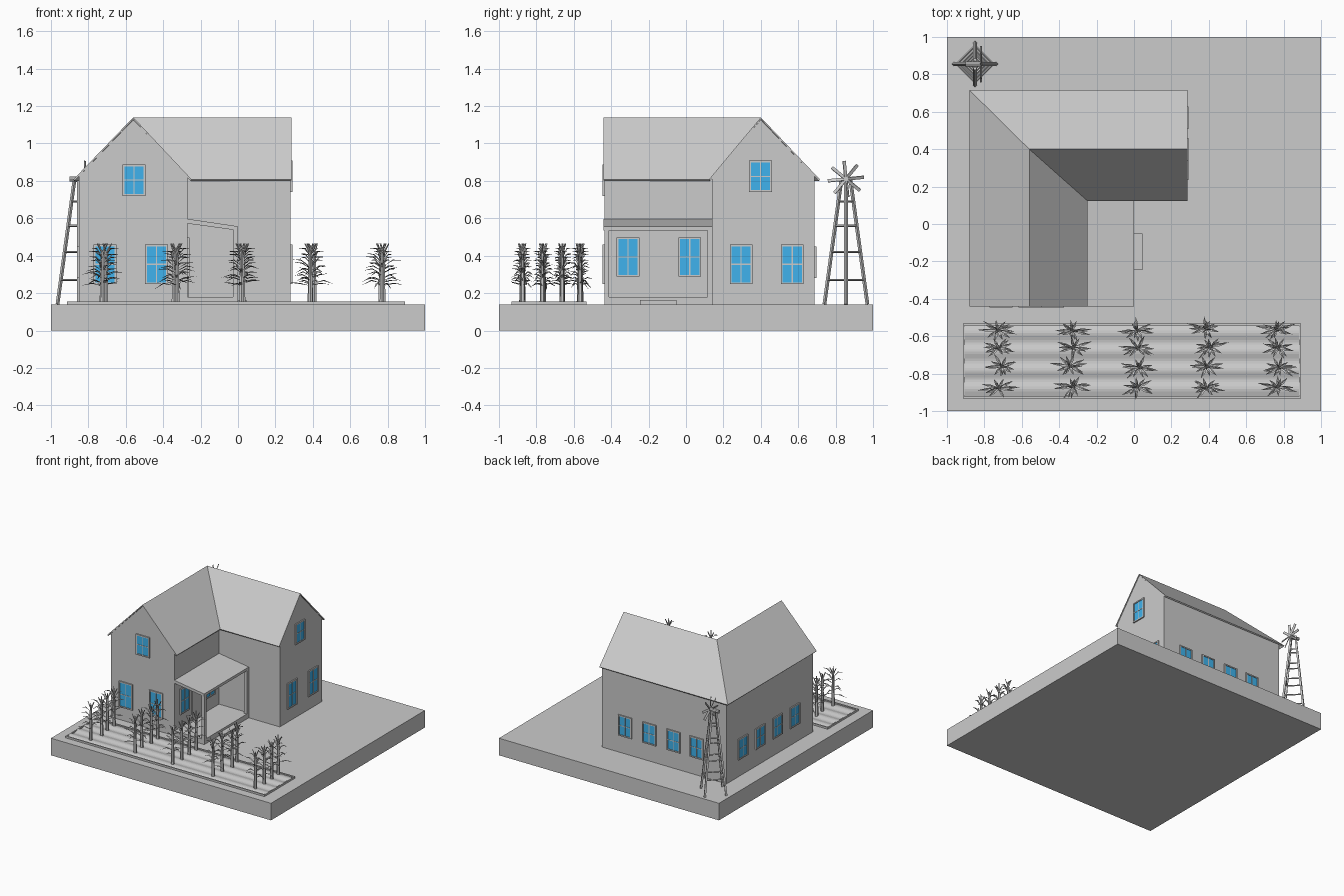
import bpy, bmesh, math, random
from mathutils import Vector, Matrix

if "Cube" in bpy.data.objects:
    bpy.data.objects.remove(bpy.data.objects["Cube"])

random.seed(4)
blue = bpy.data.materials.new("window_blue")
blue.diffuse_color = (0.05, 0.45, 0.85, 1)
blue.use_nodes = True
blue.node_tree.nodes["Principled BSDF"].inputs["Base Color"].default_value = blue.diffuse_color


def make(name, bm, mat=None, matrix=None):
    bmesh.ops.recalc_face_normals(bm, faces=bm.faces[:])
    me = bpy.data.meshes.new(name)
    bm.to_mesh(me)
    bm.free()
    ob = bpy.data.objects.new(name, me)
    bpy.context.collection.objects.link(ob)
    if mat:
        me.materials.append(mat)
    if matrix:
        ob.matrix_world = matrix
    return ob


def box(bm, x0, x1, y0, y1, z0, z1):
    m = Matrix.Translation(((x0 + x1) / 2, (y0 + y1) / 2, (z0 + z1) / 2))
    bmesh.ops.create_cube(bm, size=1, matrix=m @ Matrix.Diagonal((x1 - x0, y1 - y0, z1 - z0, 1)))


def boxes(name, *dims, mat=None, matrix=None):
    bm = bmesh.new()
    for d in dims:
        box(bm, *d)
    return make(name, bm, mat, matrix)


def beam(bm, p, q, r0, r1=None, n=4):
    p, q = Vector(p), Vector(q)
    d = q - p
    m = Matrix.Translation((p + q) / 2) @ d.to_track_quat('Z', 'Y').to_matrix().to_4x4()
    bmesh.ops.create_cone(bm, cap_ends=True, segments=n, radius1=r0,
                          radius2=r0 if r1 is None else r1, depth=d.length, matrix=m)


def extrude(name, pts, vec):
    bm = bmesh.new()
    f = bm.faces.new([bm.verts.new(p) for p in pts])
    g = bmesh.ops.extrude_face_region(bm, geom=[f])
    bmesh.ops.translate(bm, vec=vec, verts=[v for v in g['geom'] if isinstance(v, bmesh.types.BMVert)])
    bm.faces.ensure_lookup_table()
    if f.is_valid and all(len(e.link_faces) == 1 for e in f.edges):
        bm.faces.new(f.verts)
    return make(name, bm)


# ground slab
boxes("ground_slab", (-1, 1, -1, 1, 0, 0.14))


# L-shaped roof surface, shared by walls and roof: eaves and ridge points in order
def l_shape(bm, x0, x1, x2, y0, y1, y2, eave, ridge):
    rx, ry = -0.56, 0.40
    pts = [(x0, y2, eave), (x2, y2, eave), (x2, ry, ridge), (x2, y1, eave), (x1, y1, eave),
           (x1, y0, eave), (rx, y0, ridge), (x0, y0, eave), (rx, ry, ridge)]
    v = [bm.verts.new(p) for p in pts]
    for q in ((0, 1, 2, 8), (8, 2, 3, 4), (8, 4, 5, 6), (0, 8, 6, 7)):
        bm.faces.new([v[i] for i in q])
    return v


# walls with gables
bm = bmesh.new()
v = l_shape(bm, -0.85, -0.27, 0.282, -0.437, 0.14, 0.687, 0.825, 1.127)
low = {i: bm.verts.new((v[i].co.x, v[i].co.y, 0.14)) for i in (0, 1, 3, 4, 5, 7)}
for a, b, mid in ((0, 1, None), (1, 3, 2), (3, 4, None), (4, 5, None), (5, 7, 6), (7, 0, None)):
    top = [v[a]] + ([v[mid]] if mid else []) + [v[b]]
    bm.faces.new(top + [low[b], low[a]])
bm.faces.new([low[i] for i in (0, 1, 3, 4, 5, 7)])
make("house_walls", bm)

# roof
bm = bmesh.new()
l_shape(bm, -0.88, -0.248, 0.287, -0.441, 0.123, 0.716, 0.808, 1.14)
roof = make("roof", bm)
if roof.data.polygons[0].normal.z < 0:
    roof.data.flip_normals()
sol = roof.modifiers.new("thickness", 'SOLIDIFY')
sol.thickness, sol.offset = 0.01, -1

# porch
boxes("porch_floor", (-0.27, 0, -0.437, 0.14, 0.14, 0.18))
boxes("porch_step", (0, 0.045, -0.245, -0.05, 0.14, 0.162))
boxes("porch_posts", (-0.027, 0, -0.437, -0.411, 0.18, 0.545), (-0.027, 0, 0.115, 0.14, 0.18, 0.545),
      (-0.027, 0, -0.411, 0.115, 0.535, 0.55))
extrude("porch_roof", [(-0.27, -0.44, 0.597), (0, -0.44, 0.557), (0, -0.44, 0.535), (-0.27, -0.44, 0.572)],
        (0, 0.58, 0))
boxes("door", (-0.275, -0.262, -0.215, -0.07, 0.18, 0.462))


# windows: frame, crossbars and pane, facing -y before rotation
def window(name, x, y, z0, z1, turn, w=0.122):
    a, h, t = w / 2, (z1 - z0) / 2, 0.010
    m = Matrix.Translation((x, y, (z0 + z1) / 2)) @ Matrix.Rotation(math.radians(turn), 4, 'Z')
    d = -0.010
    boxes(name + "_frame", (-a, -a + t, d, 0.003, -h, h), (a - t, a, d, 0.003, -h, h),
          (-a, a, d, 0.003, h - t, h), (-a, a, d, 0.003, -h, -h + t),
          (-0.003, 0.003, -0.007, 0.003, -h, h), (-a, a, -0.007, 0.003, -0.003, 0.003), matrix=m)
    boxes(name + "_pane", (-a + t, a - t, -0.005, 0.003, -h + t, h - t), mat=blue, matrix=m)


for i, x in enumerate((-0.711, -0.436)):
    window(f"front_window_{i}", x, -0.437, 0.248, 0.46, 0)
window("front_attic_window", -0.556, -0.437, 0.72, 0.888, 0)
for i, y in enumerate((0.295, 0.568)):
    window(f"right_window_{i}", 0.282, y, 0.248, 0.46, 90)
window("right_attic_window", 0.282, 0.398, 0.74, 0.908, 90)
for i, y in enumerate((-0.31, 0.02)):
    window(f"porch_window_{i}", -0.27, y, 0.288, 0.498, 90)
for i, x in enumerate((0.07, -0.15, -0.37, -0.58)):
    window(f"back_window_{i}", x, 0.687, 0.28, 0.45, 180)
for i, y in enumerate((0.48, 0.255, 0.03, -0.195)):
    window(f"left_window_{i}", -0.85, y, 0.28, 0.45, -90)

# garden bed: border and furrowed soil
x0, x1, y0, y1 = -0.915, 0.893, -0.932, -0.533
boxes("garden_border", (x0, x1, y0, y0 + 0.01, 0.14, 0.155), (x0, x1, y1 - 0.01, y1, 0.14, 0.155),
      (x0, x0 + 0.01, y0, y1, 0.14, 0.155), (x1 - 0.01, x1, y0, y1, 0.14, 0.155))
prof = [(x0 + 0.01, y0 + (y1 - y0) * i / 32, 0.15 - 0.005 * math.cos(i / 4 * math.pi)) for i in range(33)]
extrude("garden_soil", prof + [(x0 + 0.01, y1, 0.138), (x0 + 0.01, y0, 0.138)], (x1 - x0 - 0.02, 0, 0))


# crop plants: tapered stalk with bent blade leaves
def leaf(bm, base, ang, length, rise, droop, w):
    d = Vector((math.cos(ang), math.sin(ang) * 0.6, 0))
    s = Vector((-d.y, d.x, 0)).normalized() * w
    b = Vector(base)
    mid = b + d * length * 0.5 + Vector((0, 0, rise))
    tip = b + d * length + Vector((0, 0, rise - droop))
    rows = [bm.verts.new(p) for p in (b - s * 0.4, b + s * 0.4, mid + s, mid - s, tip)]
    low = bm.verts.new(mid - Vector((0, 0, w * 0.7)))
    bm.faces.new((rows[0], low, rows[3]))
    bm.faces.new((rows[0], rows[1], low))
    bm.faces.new((rows[1], rows[2], low))
    bm.faces.new((rows[2], rows[4], low))
    bm.faces.new((rows[3], low, rows[4]))


for i, x in enumerate((-0.72, -0.335, 0.015, 0.395, 0.775)):
    for j, y in enumerate((-0.565, -0.665, -0.765, -0.875)):
        bm = bmesh.new()
        px, py = x + random.uniform(-.015, .015), y + random.uniform(-.006, .006)
        beam(bm, (px, py, 0.14), (px, py, 0.42), 0.014, 0.008, 6)
        for k in range(13):
            z = 0.24 + 0.013 * k
            up = k / 12
            leaf(bm, (px, py, z), k * 2.4 + random.uniform(-.4, .4) + i + j,
                 random.uniform(0.085, 0.125) * (1 - 0.25 * up), 0.015 + 0.03 * up,
                 random.uniform(-0.01, 0.04) * (1 - up), 0.008)
        for k in range(3):
            a = k * 2.1 + j
            beam(bm, (px, py, 0.41), (px + 0.03 * math.cos(a), py + 0.02 * math.sin(a), 0.465), 0.006, 0.003)
        make(f"crop_plant_{i}_{j}", bm)

# windmill tower: four legs on a diamond, with rungs
c = Vector((-0.85, 0.855, 0))


def leg(k, z):
    r = 0.115 + (0.025 - 0.115) * (z - 0.14) / 0.66
    return c + Vector((r * math.cos(k * math.pi / 2), r * math.sin(k * math.pi / 2), z))


bm = bmesh.new()
for k in range(4):
    beam(bm, leg(k, 0.14), leg(k, 0.81), 0.010)
    for z in (0.27, 0.42, 0.56, 0.69, 0.80):
        beam(bm, leg(k, z), leg(k + 1, z), 0.006)
make("windmill_tower", bm)

# windmill shaft, tail and wheel facing +x
bm = bmesh.new()
beam(bm, c + Vector((-0.05, 0, 0.81)), c + Vector((0.04, 0, 0.81)), 0.014, n=8)
make("windmill_shaft", bm)
bm = bmesh.new()
for k in range(8):
    a = k * math.pi / 4 + 0.1
    m = Matrix.Translation(c + Vector((0.032, 0, 0.81))) @ Matrix.Rotation(a, 4, 'X') @ \
        Matrix.Translation((0, 0, 0.05)) @ Matrix.Rotation(0.5, 4, 'Z') @ Matrix.Diagonal((0.005, 0.018, 0.095, 1))
    bmesh.ops.create_cube(bm, size=1, matrix=m)
make("windmill_blades", bm)
